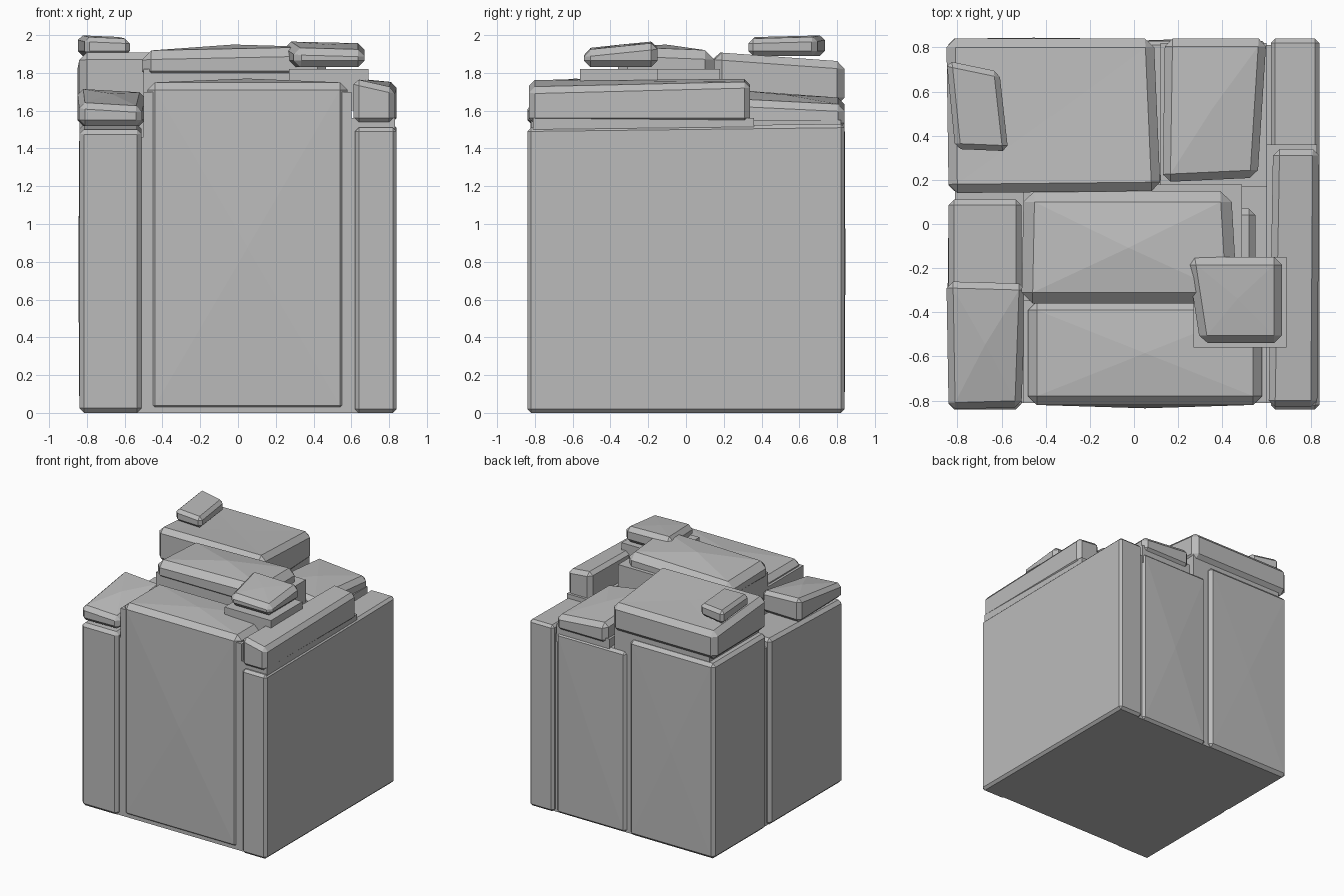
import bpy, bmesh
from mathutils import Vector

old = bpy.data.objects.get("Cube")
if old:
    bpy.data.objects.remove(old)

stone = bpy.data.materials.new("grey_stone")
stone.use_nodes = True
GREY = (0.5, 0.5, 0.5, 1)
stone.diffuse_color = GREY
stone.node_tree.nodes["Principled BSDF"].inputs["Base Color"].default_value = GREY


def rect(x0, x1, y0, y1):
    return [(x0, y0), (x1, y0), (x1, y1), (x0, y1)]


def block(name, plan, z0, tops, bevel=0.03, bulges=()):
    """Chiselled block: plan corners run front left, front right, back right, back left.
    Each bulge is a (direction, amount) that pushes the middle of one side out."""
    bm = bmesh.new()
    if not isinstance(tops, (list, tuple)):
        tops = [tops] * 4
    low = [bm.verts.new((x, y, z0)) for x, y in plan]
    high = [bm.verts.new((x, y, z)) for (x, y), z in zip(plan, tops)]
    bm.faces.new(low[::-1])
    bm.faces.new(high)
    for i in range(4):
        j = (i + 1) % 4
        bm.faces.new((low[i], low[j], high[j], high[i]))
    if bevel:
        bmesh.ops.bevel(bm, geom=bm.edges[:], offset=bevel, segments=1,
                        affect='EDGES', clamp_overlap=True)
    for direction, amount in bulges:
        bm.normal_update()
        d = Vector(direction)
        face = max(bm.faces, key=lambda f: f.normal.dot(d) * f.calc_area())
        poked = bmesh.ops.poke(bm, faces=[face])
        for v in poked["verts"]:
            v.co += d * amount
    bmesh.ops.recalc_face_normals(bm, faces=bm.faces)
    mesh = bpy.data.meshes.new(name)
    bm.to_mesh(mesh)
    bm.free()
    mesh.materials.append(stone)
    obj = bpy.data.objects.new(name, mesh)
    bpy.context.collection.objects.link(obj)


UP, FRONT, BACK, LEFT = (0, 0, 1), (0, -1, 0), (0, 1, 0), (-1, 0, 0)

# Plain core that closes the gaps between the stones
block("core", rect(-0.81, 0.81, -0.81, 0.81), 0, 1.46, 0)
block("front_core", rect(-0.5, 0.6, -0.81, -0.34), 0, 1.7, 0)
block("back_core", rect(-0.78, 0.08, 0.17, 0.81), 1.4, 1.7, 0)

# Tall stones around the sides
block("right_slab", rect(0.62, 0.84, -0.84, 0.84), 0, [1.51, 1.51, 1.53, 1.53], 0.02)
block("front_left_column", rect(-0.84, -0.51, -0.84, 0.11), 0, [1.5, 1.5, 1.53, 1.53], 0.025,
      [(LEFT, 0.005)])
block("front_column", rect(-0.48, 0.58, -0.82, -0.35), 0, 1.75, 0.04,
      [(FRONT, 0.015), (UP, 0.02)])
block("back_left_column", rect(-0.84, -0.07, 0.15, 0.84), 0, 1.6, 0.025, [(BACK, 0.004)])
block("back_right_column", rect(-0.03, 0.6, 0.2, 0.83), 0, 1.48, 0.02, [(BACK, 0.01)])

# Square bedding stones below the caps
block("middle_bed", rect(-0.5, 0.49, -0.35, 0.18), 1.4, 1.82, 0)
block("middle_lower_stone", rect(-0.4, 0.55, -0.34, 0.07), 1.4, 1.68, 0.03)
block("small_stone_bed", rect(0.27, 0.69, -0.56, -0.15), 1.6, 1.82, 0)
block("right_bed", rect(0.6, 0.83, -0.81, 0.36), 1.45, 1.56, 0)
block("back_right_bed", rect(0.12, 0.6, 0.17, 0.82), 1.4, 1.55, 0)

# Cap stones
block("back_left_cap", [(-0.84, 0.14), (0.12, 0.15), (0.09, 0.84), (-0.85, 0.84)], 1.63,
      [1.91, 1.91, 1.86, 1.86], 0.04, [(UP, -0.005)])
block("back_right_cap", [(0.13, 0.19), (0.56, 0.21), (0.6, 0.84), (0.14, 0.84)], 1.5,
      [1.72, 1.66, 1.63, 1.67], 0.035, [(UP, 0.015)])
block("middle_cap", [(-0.51, -0.36), (0.47, -0.36), (0.44, 0.15), (-0.5, 0.15)], 1.76,
      [1.92, 1.94, 1.92, 1.9], 0.05, [(UP, 0.03)])
block("front_left_cap", [(-0.84, -0.84), (-0.51, -0.83), (-0.49, -0.27), (-0.85, -0.26)], 1.52,
      [1.64, 1.62, 1.7, 1.72], 0.03, [(UP, 0.02)])
block("right_cap", [(0.61, -0.83), (0.83, -0.83), (0.84, 0.34), (0.63, 0.34)], 1.53,
      [1.77, 1.72, 1.75, 1.77], 0.03)

# Small loose stones on top
block("small_right_stone", [(0.3, -0.54), (0.67, -0.54), (0.67, -0.15), (0.24, -0.15)], 1.83,
      [1.93, 1.92, 1.96, 1.97], 0.035, [(UP, 0.005)])
block("small_left_stone", [(-0.81, 0.34), (-0.57, 0.33), (-0.61, 0.69), (-0.85, 0.74)], 1.89,
      [1.99, 1.98, 1.99, 2.0], 0.025)
